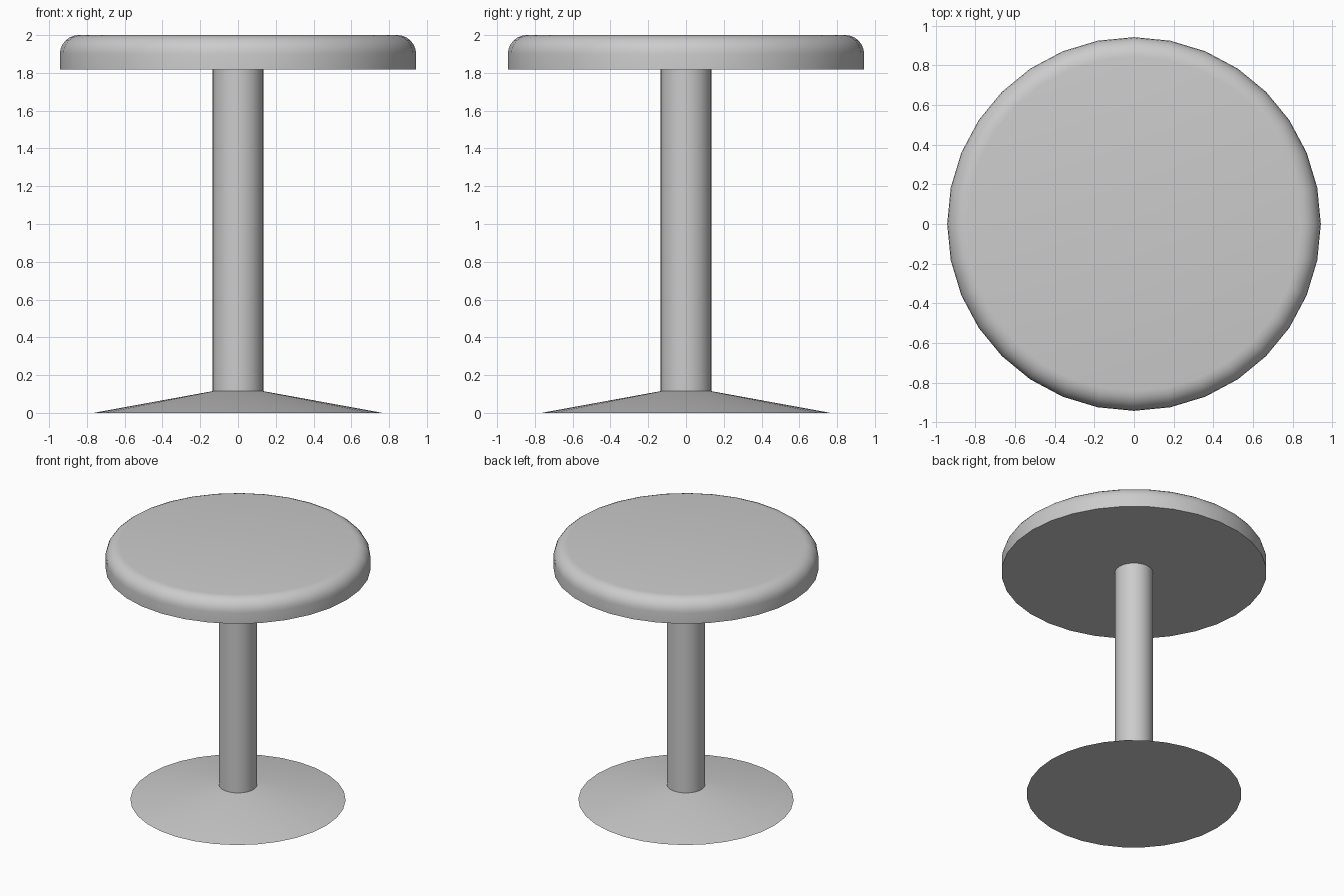
import bpy, bmesh
from math import sin, cos, pi, radians

if "Cube" in bpy.data.objects:
    bpy.data.objects.remove(bpy.data.objects["Cube"])

SIDES = 32


def lathe(name, profile):
    """Revolve (radius, z) points, listed bottom to top, and cap both ends."""
    bm = bmesh.new()
    rings = [[bm.verts.new((r * cos(2 * pi * i / SIDES), r * sin(2 * pi * i / SIDES), z))
              for i in range(SIDES)] for r, z in profile]
    for low, high in zip(rings, rings[1:]):
        for i in range(SIDES):
            j = (i + 1) % SIDES
            bm.faces.new((low[i], low[j], high[j], high[i]))
    bm.faces.new(rings[0][::-1])
    bm.faces.new(rings[-1])
    mesh = bpy.data.meshes.new(name)
    bm.to_mesh(mesh)
    bm.free()
    obj = bpy.data.objects.new(name, mesh)
    bpy.context.collection.objects.link(obj)
    bpy.ops.object.select_all(action='DESELECT')
    obj.select_set(True)
    bpy.context.view_layer.objects.active = obj
    bpy.ops.object.shade_smooth_by_angle(angle=radians(35))
    return obj


# Shallow conical foot
lathe("base", [(0.765, 0), (0.135, 0.115)])

# Central post
lathe("post", [(0.135, 0.115), (0.135, 1.817)])

# Round seat with a rounded upper rim
R, TOP, ROUND = 0.943, 2.0, 0.1
rim = [(R - ROUND + ROUND * cos(a), TOP - ROUND + ROUND * sin(a))
       for a in (pi / 2 * k / 6 for k in range(7))]
lathe("seat", [(R, 1.817)] + rim)
